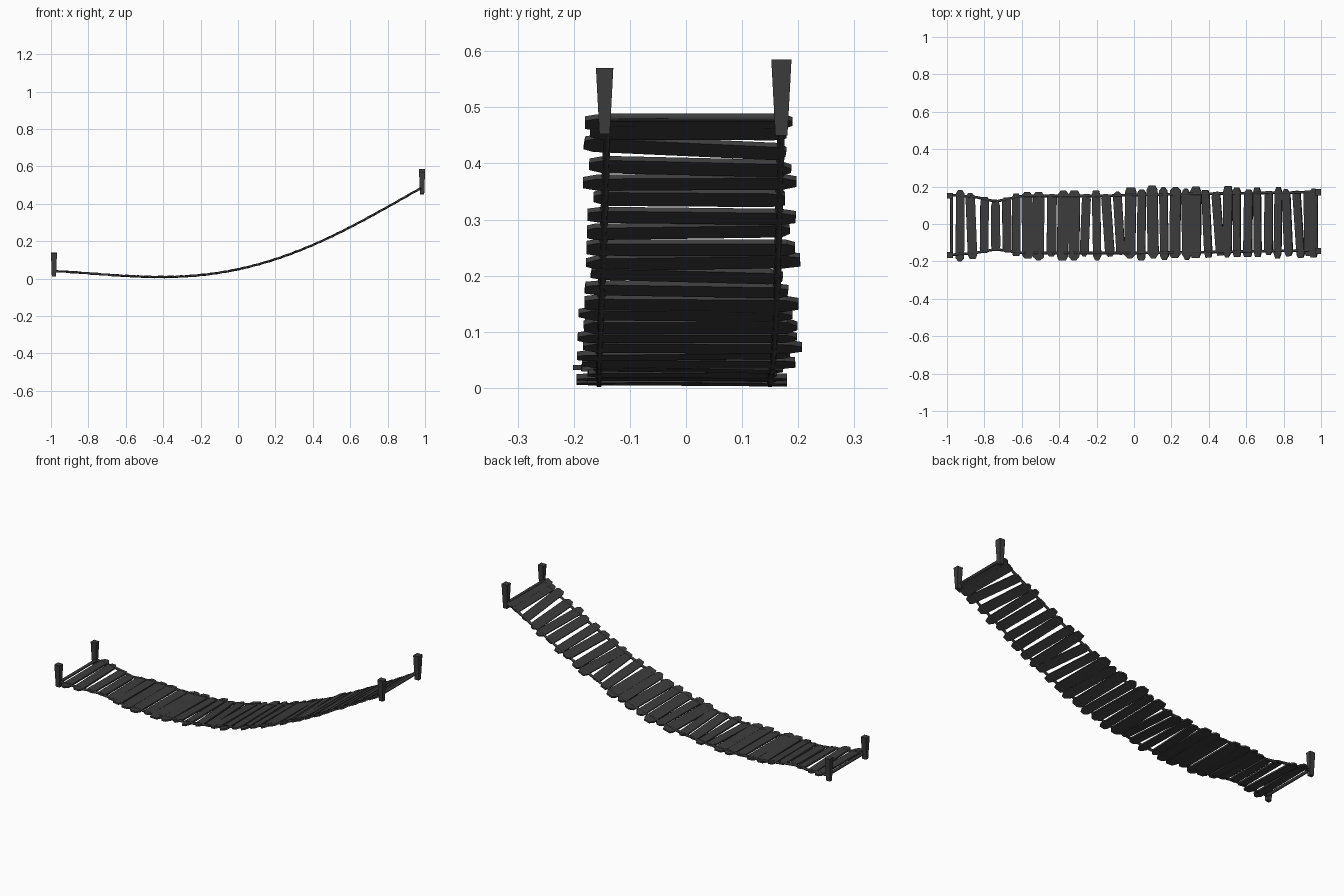
import bpy, bmesh, random
from math import atan
from mathutils import Matrix, Vector

if "Cube" in bpy.data.objects:
    bpy.data.objects.remove(bpy.data.objects["Cube"])
random.seed(4)


def make_material(name, value):
    mat = bpy.data.materials.new(name)
    mat.use_nodes = True
    colour = (value, value, value, 1)
    mat.diffuse_color = colour
    mat.node_tree.nodes["Principled BSDF"].inputs["Base Color"].default_value = colour
    return mat


WOOD = make_material("dark grey wood", 0.045)


def sag(x):
    """Height of the walkway at x."""
    return 0.05 + 0.2115 * x + 0.2885 * x**2 + 0.016 * x**3 - 0.07 * x**4


def slope(x):
    return (sag(x + 0.01) - sag(x - 0.01)) / 0.02


def follow(points, x):
    """Straight interpolation along a short list of (x, y) points."""
    for (xa, ya), (xb, yb) in zip(points, points[1:]):
        if x <= xb:
            return ya + (yb - ya) * (x - xa) / (xb - xa)
    return points[-1][1]


def finish(bm, name, matrix=Matrix()):
    bmesh.ops.recalc_face_normals(bm, faces=bm.faces)
    mesh = bpy.data.meshes.new(name)
    bm.to_mesh(mesh)
    bm.free()
    mesh.materials.append(WOOD)
    obj = bpy.data.objects.new(name, mesh)
    obj.matrix_world = matrix
    bpy.context.collection.objects.link(obj)
    return obj


def prism(outline, thickness):
    """Slab with the given plan outline, centred on its thickness."""
    bm = bmesh.new()
    face = bm.faces.new([bm.verts.new((x, y, -thickness / 2)) for x, y in outline])
    top = bmesh.ops.extrude_face_region(bm, geom=[face])["geom"]
    verts = [v for v in top if isinstance(v, bmesh.types.BMVert)]
    bmesh.ops.translate(bm, verts=verts, vec=(0, 0, thickness))
    return bm


# Side lines of the two ropes in plan
back_line = [(-0.98, 0.155), (-0.85, 0.145), (-0.74, 0.12), (-0.6, 0.15),
             (-0.2, 0.15), (0, 0.155), (0.4, 0.162), (0.98, 0.17)]
front_line = [(-0.98, -0.165), (-0.85, -0.155), (-0.74, -0.135), (-0.6, -0.155),
              (0, -0.155), (0.4, -0.15), (0.98, -0.14)]

# Planks: centre (hundredths), width and overhang past each rope
centres = [-93, -87, -80, -74, -68, -63, -57, -51, -44, -38, -32, -26, -20, -14, -8, -2,
           4, 10, 16, 22, 28, 33, 39, 45, 50, 55, 61, 66, 72, 77, 82, 88, 93, 96]
back_over = "3210122213313124354434214323132112"
front_over = "4311123424424213434343323333243434"
wide = {-57, -51, -38, -32, -2, 10, 22, 33}
slants = {-14: 0.07, -8: 0.06, 45: 0.08, 39: 0.05, 88: 0.08, 82: 0.05, -87: 0.04, -26: -0.04}

for c, b, f in zip(centres, back_over, front_over):
    x = c / 100
    half = 0.03 if c in wide else random.uniform(0.022, 0.026)
    y0 = follow(front_line, x) - int(f) / 100
    y1 = follow(back_line, x) + int(b) / 100
    n0, n1 = (random.uniform(0.3, 0.75) * half for _ in range(2))
    cut = random.uniform(0.015, 0.028)
    outline = [(-half, y0 + cut), (-n0, y0), (n0, y0), (half, y0 + cut),
               (half, y1 - cut), (n1, y1), (-n1, y1), (-half, y1 - cut)]
    pose = (Matrix.Translation((x, 0, sag(x)))
            @ Matrix.Rotation(-atan(slope(x)) + random.uniform(-0.05, 0.05), 4, "Y")
            @ Matrix.Rotation(slants.get(c, random.uniform(-0.02, 0.02)), 4, "Z")
            @ Matrix.Rotation(random.uniform(-0.008, 0.008), 4, "X"))
    finish(prism(outline, 0.009), "plank", pose)


# Ropes swept along the sag, and the crossbars between the posts
def rope(name, points, radius):
    curve = bpy.data.curves.new(name, "CURVE")
    curve.dimensions = "3D"
    curve.bevel_depth = radius
    curve.bevel_resolution = 1
    curve.use_fill_caps = True
    spline = curve.splines.new("POLY")
    spline.points.add(len(points) - 1)
    for point, co in zip(spline.points, points):
        point.co = (*co, 1)
    curve.materials.append(WOOD)
    obj = bpy.data.objects.new(name, curve)
    bpy.context.collection.objects.link(obj)
    bpy.ops.object.select_all(action="DESELECT")
    obj.select_set(True)
    bpy.context.view_layer.objects.active = obj
    bpy.ops.object.convert(target="MESH")


steps = [-0.98 + 1.96 * i / 70 for i in range(71)]
for name, line in (("back_rope", back_line), ("front_rope", front_line)):
    rope(name, [(x, follow(line, x), sag(x) + 0.001 * (-1) ** i)
                for i, x in enumerate(steps)], 0.007)
for name, x in (("lower_crossbar", -0.975), ("upper_crossbar", 0.975)):
    rope(name, [(x, line[0 if x < 0 else -1][1], sag(x)) for line in (front_line, back_line)], 0.008)


# Tapered corner posts, wider at the top with a small bevelled rim
def post(name, x, y, z0, z1, width):
    bm = bmesh.new()
    bmesh.ops.create_cube(bm, size=1)
    for v in bm.verts:
        scale = width if v.co.z > 0 else width * 0.6
        depth = 0.032 if v.co.z > 0 else 0.023
        v.co = Vector((x + v.co.x * depth, y + v.co.y * scale, z1 if v.co.z > 0 else z0))
    finish(bm, name)


post("lower_front_post", -0.984, -0.165, 0.012, 0.135, 0.032)
post("lower_back_post", -0.984, 0.152, 0.012, 0.14, 0.03)
post("upper_front_post", 0.984, -0.145, 0.452, 0.57, 0.031)
post("upper_back_post", 0.984, 0.17, 0.45, 0.585, 0.036)
